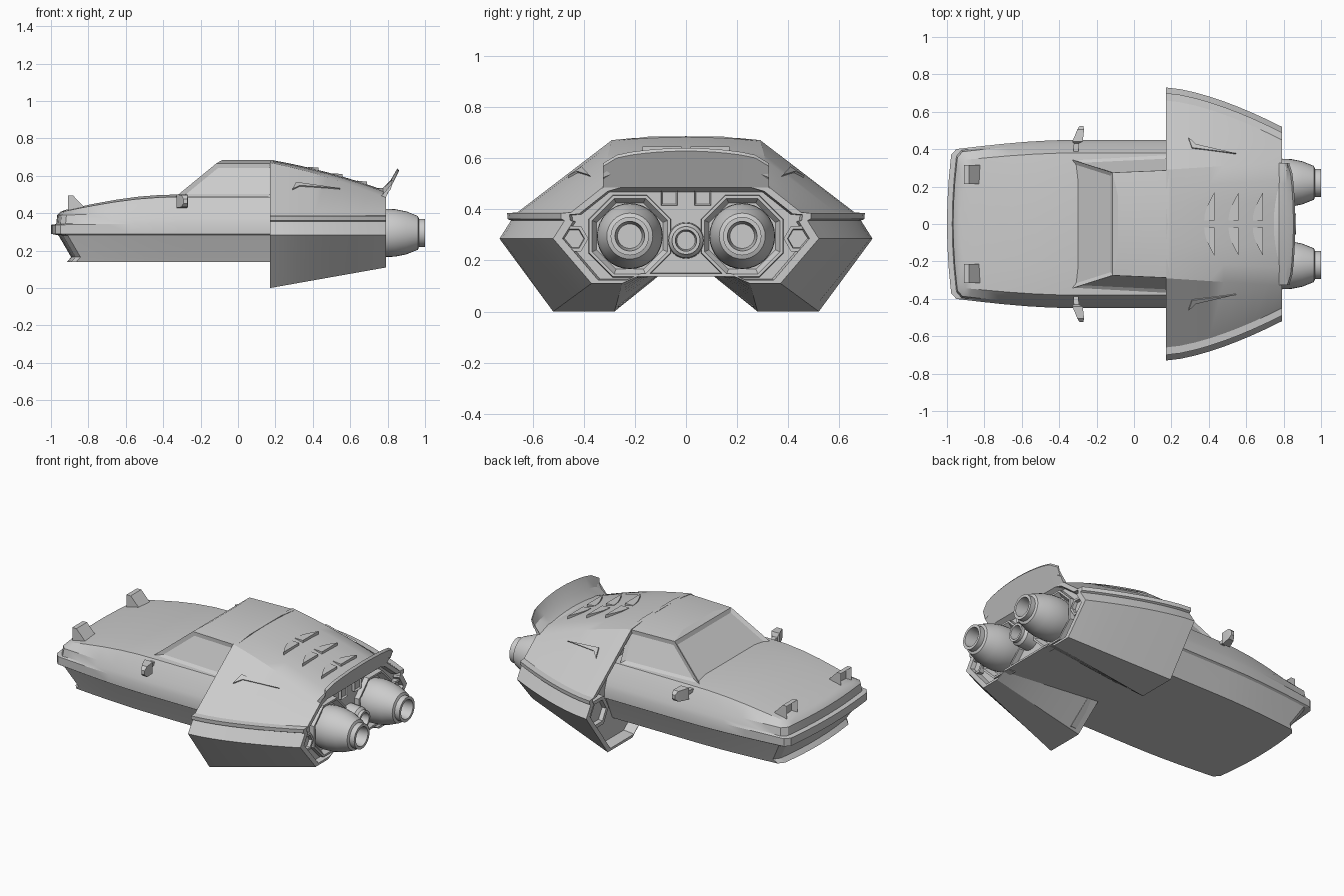
import bpy, bmesh, math
from mathutils import Vector

if "Cube" in bpy.data.objects:
    bpy.data.objects.remove(bpy.data.objects["Cube"])


def skin(name, rings, cap="ngon", inset=None):
    """Join closed rings of equal length into a capped skin; optionally recess chosen faces."""
    bm = bmesh.new()
    vs = [[bm.verts.new(p) for p in r] for r in rings]
    n = len(rings[0])
    for a, b in zip(vs, vs[1:]):
        for i in range(n):
            bm.faces.new((a[i], a[(i + 1) % n], b[(i + 1) % n], b[i]))
    for r in (vs[0], vs[-1]):
        if cap == "ngon":
            bm.faces.new(r)
        elif cap == "strip":        # the ring is symmetric with r[0] on the axis
            h = n // 2
            bm.faces.new((r[0], r[1], r[n - 1]))
            for i in range(1, h):
                bm.faces.new((r[i], r[i + 1], r[n - i - 1], r[n - i]))
    bm.normal_update()
    bmesh.ops.recalc_face_normals(bm, faces=bm.faces[:])
    if inset:
        test, thick, depth = inset
        fs = [f for f in bm.faces if test(f)]
        bmesh.ops.inset_individual(bm, faces=fs, thickness=thick, depth=depth,
                                   use_even_offset=True)
    me = bpy.data.meshes.new(name)
    bm.to_mesh(me)
    bm.free()
    ob = bpy.data.objects.new(name, me)
    bpy.context.collection.objects.link(ob)
    bpy.ops.object.select_all(action="DESELECT")
    ob.select_set(True)
    bpy.context.view_layer.objects.active = ob
    bpy.ops.object.shade_smooth_by_angle(angle=math.radians(25))
    return ob


def mirrored(half):
    return half + [(x, -y, z) for x, y, z in reversed(half) if y > 1e-6]


def lathe(name, prof, y, z, seg=32, turn=0.0):
    ang = [2 * math.pi * i / seg + turn for i in range(seg)]
    return skin(name, [[(x, y + r * math.cos(a), z + r * math.sin(a)) for a in ang]
                       for x, r in prof])


def prism(name, prof, y0, y1, inset=None):
    return skin(name, [[(x, y, z) for x, z in prof] for y in (y0, y1)], inset=inset)


def box(name, x0, x1, y0, y1, z0, z1, inset=None):
    return prism(name, [(x0, z0), (x1, z0), (x1, z1), (x0, z1)], y0, y1, inset)


def faces_rear(f):
    return f.normal.x > 0.9


def faces_nose(f):
    return f.normal.x < -0.9


# Car hull: stacked plan outlines (nose x, half width, z at nose, z at windscreen)
def outline(xf, w, z0, z1):
    pts = [(xf + 0.025 * u * u, 0.86 * w * u) for u in (0, 0.3, 0.6, 0.85, 0.96)]
    for s in (0, 0.03, 0.1, 0.2, 0.3, 0.4, 0.5, 0.75, 1):
        x = xf + 0.05 + (0.25 - xf) * s
        t = min(1, max(0, (x + 0.95) / 0.65))
        pts.append((x, w * (0.89 + 0.11 * math.sin(t * math.pi / 2))))
    out = []
    for x, y in pts:
        t = min(1, max(0, (x + 0.95) / 0.62))
        out.append((x, y, z0 + (z1 - z0) * math.sin(t * math.pi / 2)))
    return mirrored(out)


layers = [(-.915, .375, .14, .14), (-.892, .385, .165, .165), (-.96, .437, .282, .282),
          (-1, .45, .29, .29), (-1, .45, .338, .345), (-.972, .44, .342, .37),
          (-.967, .43, .39, .40), (-.952, .38, .406, .487), (-.93, .24, .412, .50)]
skin("car_hull", [outline(*l) for l in layers], cap="strip")

# Cabin with recessed windscreen and side windows
cabin = [mirrored([(-.335, .345, .487), (.19, .37, .487)]),
         mirrored([(-.115, .275, .667), (.19, .288, .667)]),
         mirrored([(-.085, .15, .684), (.19, .15, .684)])]
skin("cabin", cabin, inset=(lambda f: f.normal.x < .9 and abs(f.normal.z) < .9
                            and f.calc_center_median().z < .62, .022, -.012))


# Rear shell: cross-sections that shrink towards the tail
def lerp(a, b, t):
    return a + (b - a) * t


def roof_z(x):
    t = (x - .17) / .62
    return .686 - .105 * t - .062 * t * t


def shell_params(x):
    t = (x - .17) / .62
    return (t, roof_z(x), lerp(.29, .33, t), roof_z(x) - lerp(.015, .036, t),
            .73 - .21 * t ** 1.5)


def section(x, k=1.0, x_at=None):
    t, zc, yr, zr, w = shell_params(x)
    zb = .11 * t
    half = [(0, zc), (yr * .35, zc - .002), (yr * .7, zc - .007), (yr, zr),
            (w - .07, .388), (w - .03, .385), (w - .032, .362), (w - .045, .356),
            (w, .285), (lerp(.52, .37, t), zb), (lerp(.28, .25, t), zb),
            (lerp(.11, .19, t), .137), (0, .137)]
    X = x if x_at is None else x_at
    return mirrored([(X, y * k, .3 + (z - .3) * k) for y, z in half])


stations = [.17 + .62 * i / 8 for i in range(9)]
skin("rear_shell", [section(.17, .93, .24), section(.17, .95)]
     + [section(x) for x in stations] + [section(.79, .93), section(.79, .91, .755)])

# Tail spoiler, swept up from the end of the roof
rings = []
for i in range(13):
    y = -.325 + .65 * i / 12
    q = (y / .325) ** 2
    base, tip = .532 - .045 * q, .64 - .035 * q - .025 * q ** 6
    xt = .862 - .02 * q - .012 * q ** 6
    rings.append([(.72, y, base), (.775, y, base + .004), (.815, y, lerp(base, tip, .4)),
                  (xt - .01, y, tip), (xt, y, tip - .012), (.79, y, .485), (.74, y, .46)])
skin("tail_spoiler", rings)

# Small central thruster
lathe("centre_thruster", [(.74, .072), (.83, .068), (.845, .055), (.865, .055),
                          (.865, .042), (.81, .036)], 0, .278, 24)

for s, side in ((1, "left"), (-1, "right")):
    # Main engine and its octagonal recess frame
    lathe("engine_" + side, [(.72, .12), (.79, .129), (.84, .127), (.90, .115),
                             (.962, .09), (.968, .075), (1, .075), (1, .058), (.92, .048)],
          s * .22, .295)
    lathe("engine_frame_" + side, [(.74, .176), (.785, .172), (.785, .16), (.757, .14)],
          s * .22, .295, 8, math.pi / 8)
    # Hexagonal ports in the tail and in the front opening of the shell
    lathe("tail_port_" + side, [(.74, .058), (.785, .058), (.785, .043), (.765, .04)],
          s * .44, .285, 6)
    lathe("intake_port_" + side, [(.26, .1), (.205, .1), (.205, .075), (.23, .07)],
          s * .56, .25, 6)
    # Square tail light
    y = sorted((s * .033, s * .098))
    box("tail_light_" + side, .74, .775, *y, .415, .473, inset=(faces_rear, .006, -.01))
    # Raised headlight with hollow front
    y = sorted((s * .213, s * .316))
    prism("headlight_" + side, [(-.91, .39), (-.91, .495), (-.882, .495), (-.815, .425),
                                (-.815, .39)], *y, inset=(faces_nose, .013, -.03))
    # Wing mirror
    rings = []
    for x, y, rx, rz in ((-.312, .36, .012, .008), (-.308, .43, .014, .012),
                         (-.302, .44, .028, .036), (-.285, .505, .018, .032),
                         (-.281, .525, .010, .012)):
        rings.append([(x + a * rx, s * y, .465 + b * rz) for a, b in
                      ((-1, -1), (1, -1), (1, 1), (-1, 1))])
    skin("wing_mirror_" + side, rings)
    # Hood panel seam
    y = sorted((s * .19, s * .265))
    box("hood_seam_" + side, -.578, -.571, *y, .46, .478)
    # Leaf-shaped roof louvres
    for j, x0 in enumerate((.43, .56, .69)):
        plan = [(x0, .018), (x0, .17)]
        for k in range(1, 6):
            u = k / 5
            plan.append((x0 - .055 * math.sin(u * math.pi / 2), .17 - .152 * u))
        skin("louvre_%s_%d" % (side, j + 1),
             [[(x, s * y, roof_z(x) + (-.02 if low else .002 + .012 * (1 - (x0 - x) / .055)))
               for x, y in plan] for low in (1, 0)])
    # Slim pointed blade on the shell flank
    top, low = [], []
    for x, v in ((.29, .47), (.31, .31), (.545, .24), (.33, .37)):
        t, zc, yr, zr, w = shell_params(x)
        p = Vector((x, lerp(yr, w - .07, v), lerp(zr, .388, v)))
        n = Vector((.1, .6, .8))
        for ring, d in ((top, .008), (low, -.02)):
            q = p + n * d
            ring.append((q.x, s * q.y, q.z))
    skin("flank_blade_" + side, [low, top])
